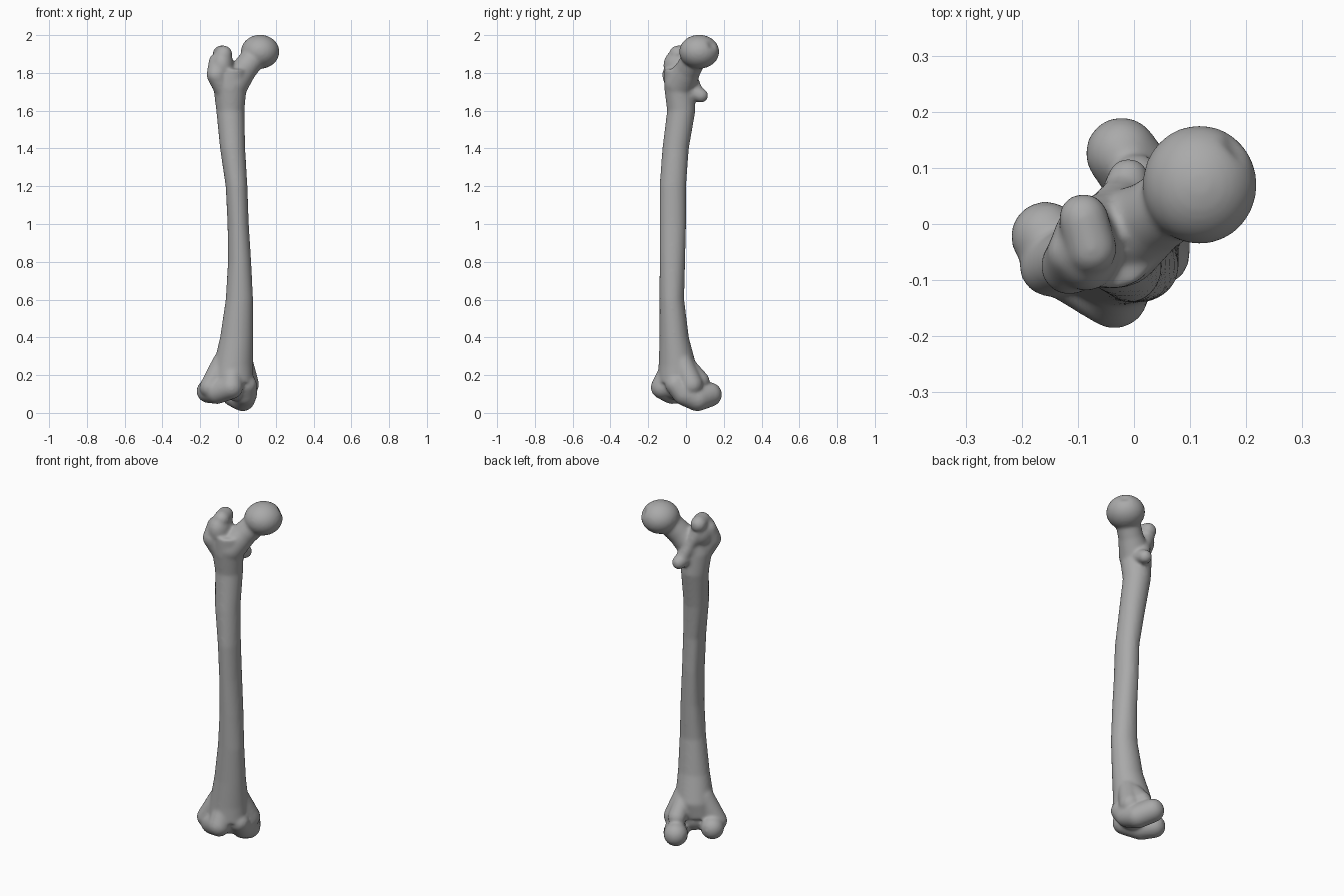
import bpy, bmesh, math
from mathutils import Vector, Matrix

cube = bpy.data.objects.get("Cube")
if cube:
    bpy.data.objects.remove(cube, do_unlink=True)

bone_mat = bpy.data.materials.new("bone_grey")
bone_mat.use_nodes = True
bone_mat.diffuse_color = (0.4, 0.4, 0.4, 1)
bone_mat.node_tree.nodes["Principled BSDF"].inputs["Base Color"].default_value = (0.4, 0.4, 0.4, 1)

body = bmesh.new()


def absorb(part):
    """Add a finished closed piece to the bone."""
    bmesh.ops.recalc_face_normals(part, faces=part.faces)
    mesh = bpy.data.meshes.new("piece")
    part.to_mesh(mesh)
    part.free()
    body.from_mesh(mesh)
    bpy.data.meshes.remove(mesh)


def blob(centre, radii):
    part = bmesh.new()
    place = Matrix.Translation(centre) @ Matrix.Diagonal((*radii, 1))
    bmesh.ops.create_icosphere(part, subdivisions=4, radius=1, matrix=place)
    return part


def chain(*balls):
    """Tapered rounded links through (x, y, z, radius) balls."""
    for a, b in zip(balls, balls[1:]):
        part = bmesh.new()
        for x, y, z, r in (a, b):
            bmesh.ops.create_icosphere(part, subdivisions=3, radius=r,
                                       matrix=Matrix.Translation((x, y, z)))
        hull = bmesh.ops.convex_hull(part, input=part.verts)
        loose = [v for v in hull["geom_interior"] if isinstance(v, bmesh.types.BMVert)]
        bmesh.ops.delete(part, geom=loose, context="VERTS")
        absorb(part)


def shaft(stations, sides=40):
    """Loft of (z, x min, x max, y min, y max) ovals with a ridge down the back."""
    part = bmesh.new()
    rings = []
    for z, x0, x1, y0, y1 in stations:
        ridge = 0.14 * max(0, 1 - abs(z - 1) / 0.6)
        ring = []
        for i in range(sides):
            a = math.tau * i / sides
            k = 1 + ridge * max(0, math.cos(a - math.radians(135))) ** 12
            ring.append(part.verts.new(((x0 + x1) / 2 + k * (x1 - x0) / 2 * math.cos(a),
                                        (y0 + y1) / 2 + k * (y1 - y0) / 2 * math.sin(a), z)))
        rings.append(ring)
    for low, high in zip(rings, rings[1:]):
        for i in range(sides):
            j = (i + 1) % sides
            part.faces.new((low[i], low[j], high[j], high[i]))
    part.faces.new(rings[0])
    part.faces.new(rings[-1])
    absorb(part)


# Shaft
shaft([(0.16, -0.14, 0.08, -0.15, 0.04), (0.25, -0.13, 0.08, -0.145, 0.055),
       (0.4, -0.095, 0.08, -0.14, 0.015), (0.6, -0.065, 0.08, -0.14, -0.01),
       (0.8, -0.053, 0.07, -0.14, -0.005), (1.0, -0.055, 0.057, -0.14, 0),
       (1.2, -0.065, 0.05, -0.14, 0), (1.4, -0.095, 0.038, -0.125, 0.015),
       (1.6, -0.115, 0.034, -0.1, 0.05), (1.72, -0.13, 0.045, -0.115, 0.045),
       (1.82, -0.12, 0.04, -0.115, 0.03)])

# Ball head with its small pit
head_centre = Vector((0.117, 0.07, 1.912))
head = blob(head_centre, (0.102, 0.106, 0.09))
pit = Vector((0.65, 0.67, 0.33)).normalized()
for v in head.verts:
    d = v.co - head_centre
    if d.normalized().dot(pit) > 0.975:
        v.co = head_centre + d * 0.9
absorb(head)

# Neck
chain((0.09, 0.05, 1.89, 0.066), (0.03, 0.01, 1.815, 0.068), (-0.03, -0.03, 1.74, 0.085))

# Greater trochanter
absorb(blob((-0.085, -0.04, 1.84), (0.062, 0.08, 0.085)))
chain((-0.075, -0.045, 1.9, 0.045), (-0.09, 0.01, 1.9, 0.045))
chain((-0.11, -0.05, 1.86, 0.045), (-0.115, -0.075, 1.79, 0.052), (-0.07, -0.05, 1.7, 0.05))

# Lesser trochanter and the crest joining the two
chain((-0.025, 0.01, 1.71, 0.05), (-0.01, 0.08, 1.68, 0.038))
chain((-0.09, 0.0, 1.86, 0.04), (-0.05, 0.025, 1.78, 0.035), (-0.015, 0.06, 1.69, 0.035))

# Lateral condyle
chain((-0.157, -0.022, 0.115, 0.063), (-0.11, -0.075, 0.113, 0.066),
      (-0.035, -0.125, 0.135, 0.062), (-0.03, -0.09, 0.22, 0.055))
chain((-0.15, -0.075, 0.135, 0.055), (-0.08, -0.05, 0.27, 0.055))

# Medial condyle
chain((0.045, -0.055, 0.15, 0.055), (0.04, -0.01, 0.1, 0.062),
      (0.025, 0.06, 0.074, 0.066), (-0.022, 0.126, 0.097, 0.065))
chain((0.052, 0.03, 0.15, 0.06), (0.025, -0.02, 0.27, 0.055))
chain((0.01, 0.01, 0.25, 0.045), (0.005, 0.075, 0.17, 0.05))

# Bridge between the condyles
absorb(blob((-0.025, -0.045, 0.145), (0.08, 0.08, 0.08)))

# Fuse the pieces into one smooth bone
mesh = bpy.data.meshes.new("thigh_bone")
body.to_mesh(mesh)
body.free()
mesh.materials.append(bone_mat)
bone = bpy.data.objects.new("thigh_bone", mesh)
bpy.context.collection.objects.link(bone)
remesh = bone.modifiers.new("fuse", "REMESH")
remesh.mode = "VOXEL"
remesh.voxel_size = 0.008
remesh.use_smooth_shade = True
soften = bone.modifiers.new("soften", "SMOOTH")
soften.factor = 0.5
soften.iterations = 12
